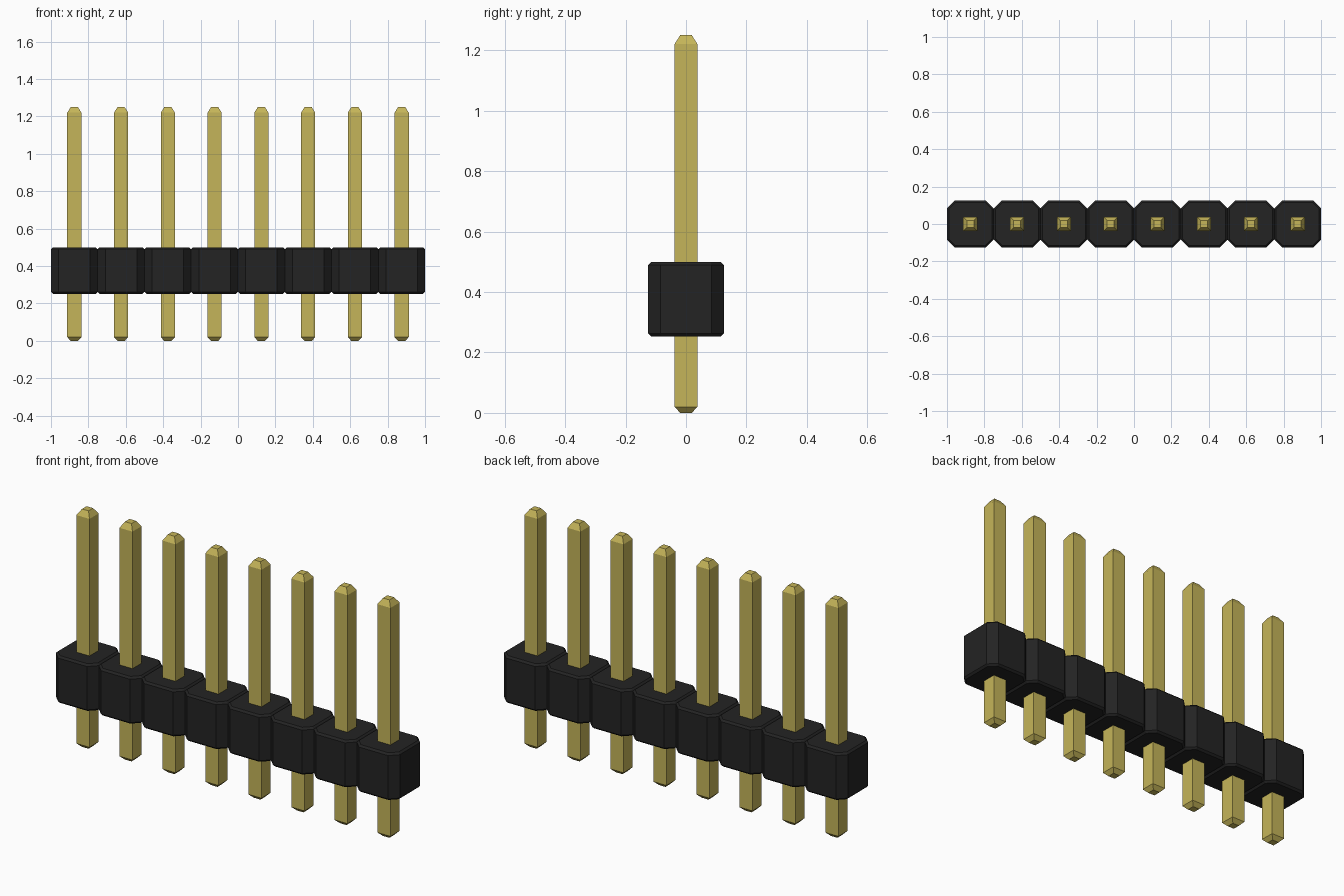
import bpy
import bmesh

cube = bpy.data.objects.get("Cube")
if cube:
    bpy.data.objects.remove(cube, do_unlink=True)

COUNT = 8
PITCH = 0.25


def make_material(name, color):
    mat = bpy.data.materials.new(name)
    mat.use_nodes = True
    mat.diffuse_color = color
    mat.node_tree.nodes["Principled BSDF"].inputs["Base Color"].default_value = color
    return mat


def square(half):
    return [(-half, -half), (half, -half), (half, half), (-half, half)]


def octagon(half, flat):
    return [(-flat, -half), (flat, -half), (half, -flat), (half, flat),
            (flat, half), (-flat, half), (-half, flat), (-half, -flat)]


def loft(name, sections, mat):
    """Closed solid through matching outlines given as (z, outline)."""
    bm = bmesh.new()
    rings = [[bm.verts.new((x, y, z)) for x, y in outline] for z, outline in sections]
    for low, high in zip(rings, rings[1:]):
        n = len(low)
        for i in range(n):
            j = (i + 1) % n
            bm.faces.new((low[i], low[j], high[j], high[i]))
    bm.faces.new(rings[0][::-1])
    bm.faces.new(rings[-1])
    bmesh.ops.recalc_face_normals(bm, faces=bm.faces)
    mesh = bpy.data.meshes.new(name)
    bm.to_mesh(mesh)
    bm.free()
    mesh.materials.append(mat)
    return mesh


gold = make_material("brass_gold", (0.56, 0.46, 0.1, 1))
black = make_material("black_plastic", (0.017, 0.017, 0.017, 1))

# Square pin with tapered ends
pin = loft("pin", [(0, square(0.019)), (0.02, square(0.038)),
                   (1.22, square(0.038)), (1.25, square(0.019))], gold)

# Eight-sided housing block with softened top and bottom rims
outer, inner = octagon(0.125, 0.084), octagon(0.115, 0.08)
housing = loft("housing", [(0.252, inner), (0.262, outer),
                           (0.49, outer), (0.5, inner)], black)

# Repeat along the row
for i in range(COUNT):
    x = (i - (COUNT - 1) / 2) * PITCH
    for mesh in (pin, housing):
        obj = bpy.data.objects.new(f"{mesh.name}_{i + 1}", mesh)
        obj.location.x = x
        bpy.context.collection.objects.link(obj)
